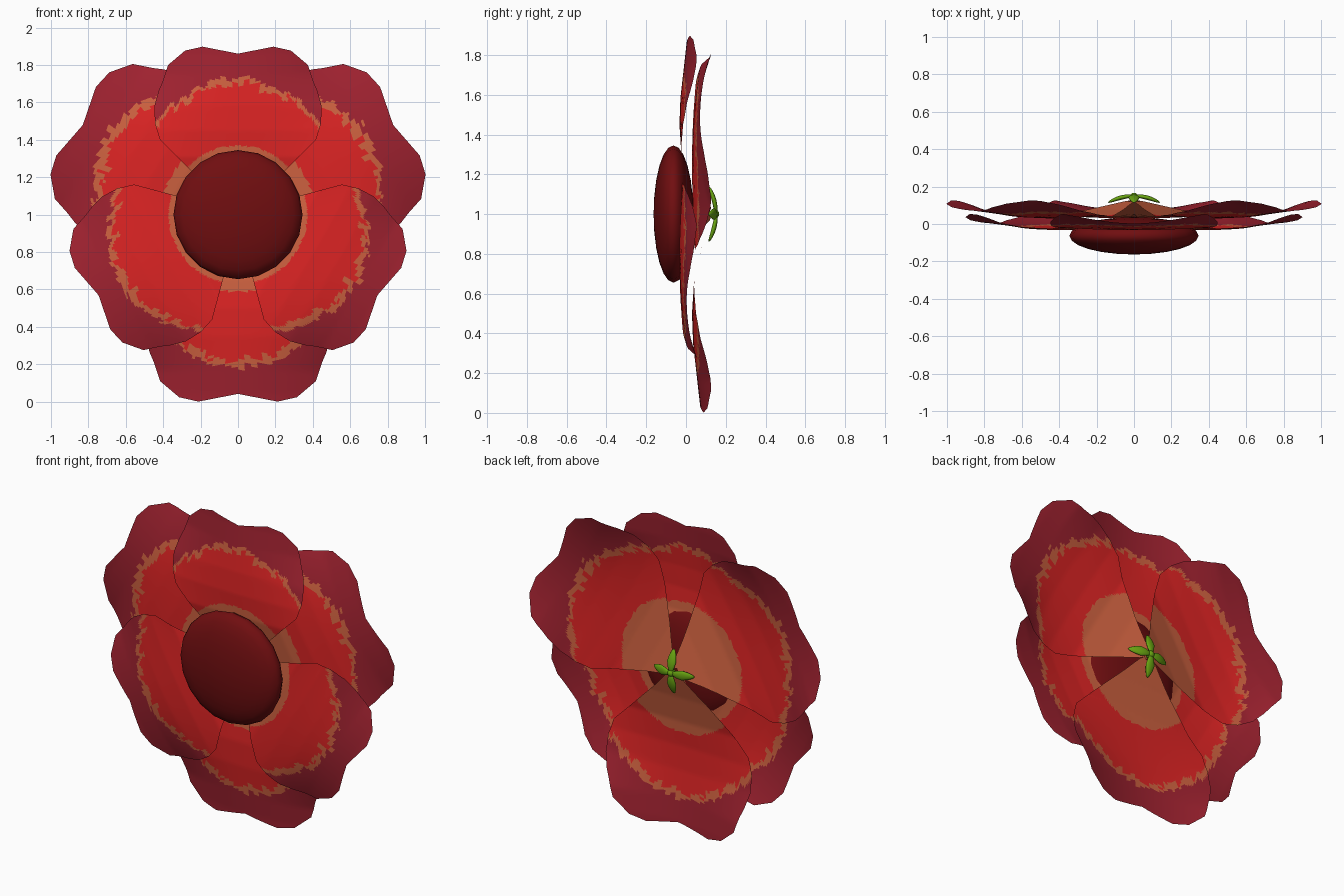
import bpy, math, random

if "Cube" in bpy.data.objects:
    bpy.data.objects.remove(bpy.data.objects["Cube"])

random.seed(4)


def material(name, rgb):
    lin = [((c / 255 + 0.055) / 1.055) ** 2.4 for c in rgb]
    m = bpy.data.materials.new(name)
    m.diffuse_color = (*lin, 1)
    m.use_nodes = True
    m.node_tree.nodes["Principled BSDF"].inputs["Base Color"].default_value = m.diffuse_color
    return m


RED = material("petal red", (222, 36, 36))
CRIMSON = material("rim crimson", (160, 34, 48))
ORANGE = material("band orange", (207, 98, 64))
DARK = material("centre dark red", (112, 14, 16))
GREEN = material("sepal green", (104, 164, 18))

# Half outline of a petal: (sideways, along), from base to tip notch
HALF = [(.05, .03), (.13, .115), (.257, .24), (.337, .32), (.417, .40), (.444, .487),
        (.447, .58), (.425, .66), (.404, .71), (.374, .80), (.283, .877), (.19, .898), (0, .861)]
# Depth of the petal's midline and its sideways curl, against distance along
DEPTH = [(0, .117), (.16, .068), (.31, .036), (.45, .027), (.585, .032), (.7, .045), (.86, .063), (.95, .068)]
CURL = [(0, 0), (.3, 0), (.56, .17), (.75, .40), (1, .42)]


def interp(table, x):
    x = max(x, table[0][0])
    for (a, p), (b, q) in zip(table, table[1:]):
        if x <= b:
            return p + (q - p) * (x - a) / (b - a)
    return table[-1][1]


def outline(sub):
    pts = [(-v, r) for v, r in HALF] + HALF[-2::-1]
    pts.sort(key=lambda p: 0) 
    out = []
    for (v0, r0), (v1, r1) in zip(pts, pts[1:]):
        out += [(v0 + (v1 - v0) * k / sub, r0 + (r1 - r0) * k / sub) for k in range(sub)]
    return out + [pts[-1]]


def petal(name, angle, scale, dy, t0):
    rim = outline(5)
    rings, n = 64, len(rim)
    ca, sa = math.cos(math.radians(angle)), math.sin(math.radians(angle))
    local, verts, faces = [], [], []
    for i in range(rings + 1):
        t = t0 + (1 - t0) * i / rings
        for v, r in rim:
            v, r = v * t, r * t
            local.append((v, r))
            y = (interp(DEPTH, r) + interp(CURL, r) * v * v) * scale + dy
            verts.append((scale * (r * ca - v * sa), y, 1 + scale * (r * sa + v * ca)))
    for i in range(rings):
        for j in range(n - 1):
            a = i * n + j
            faces.append((a, a + n, a + n + 1, a + 1))
    me = bpy.data.meshes.new(name)
    me.from_pydata(verts, [], faces)
    for m in (RED, CRIMSON, ORANGE):
        me.materials.append(m)
    # Ragged orange band between red and crimson, orange heart at the base
    steps = [random.uniform(-.018, .012) for _ in range(40)]
    width = [random.uniform(.015, .06) for _ in range(40)]
    for p in me.polygons:
        v = sum(local[k][0] for k in p.vertices) / 4
        r = sum(local[k][1] for k in p.vertices) / 4
        k = int((v + .5) * 38)
        edge = .735 - 1.2 * v * v + steps[k] + .008 * math.sin(v * 90)
        if math.hypot(v, r) < .37 or edge - width[k] < r < edge:
            p.material_index = 2
        elif r >= edge:
            p.material_index = 1
        p.use_smooth = True
    ob = bpy.data.objects.new(name, me)
    bpy.context.collection.objects.link(ob)


for k in range(3):
    petal(f"front_petal_{k + 1}", 90 + 120 * k, 1.0, -.06, .27)
    petal(f"back_petal_{k + 1}", 30 + 120 * k, 1.113, 0, .03)


def ball(name, size, loc, mat, seg, rings):
    # Squashed sphere with its pole along y
    bpy.ops.mesh.primitive_uv_sphere_add(segments=seg, ring_count=rings, radius=1)
    ob = bpy.context.object
    ob.name = ob.data.name = name
    for v in ob.data.vertices:
        x, y, z = v.co
        v.co = (x * size[0] + loc[0], -z * size[1] + loc[1], y * size[2] + loc[2])
    ob.data.materials.append(mat)
    bpy.ops.object.shade_smooth()
    return ob


# Flower centre and the small boss behind it
ball("flower_centre", (.345, .1, .345), (0, -.063, 1), DARK, 20, 12)
ball("sepal_boss", (.024, .025, .024), (0, .142, 1), GREEN, 10, 8)

# Four drooping pointed sepals on the back
for k in range(4):
    ob = ball(f"sepal_{k + 1}", (.07, .012, .03), (.07, 0, 0), GREEN, 12, 8)
    a = k * math.pi / 2
    for v in ob.data.vertices:
        x, y, z = v.co
        z *= 1 - .3 * abs(x - .07) / .07
        y += .150 - 1.8 * x * x
        v.co = (x * math.cos(a) - z * math.sin(a), y, 1 + x * math.sin(a) + z * math.cos(a))
